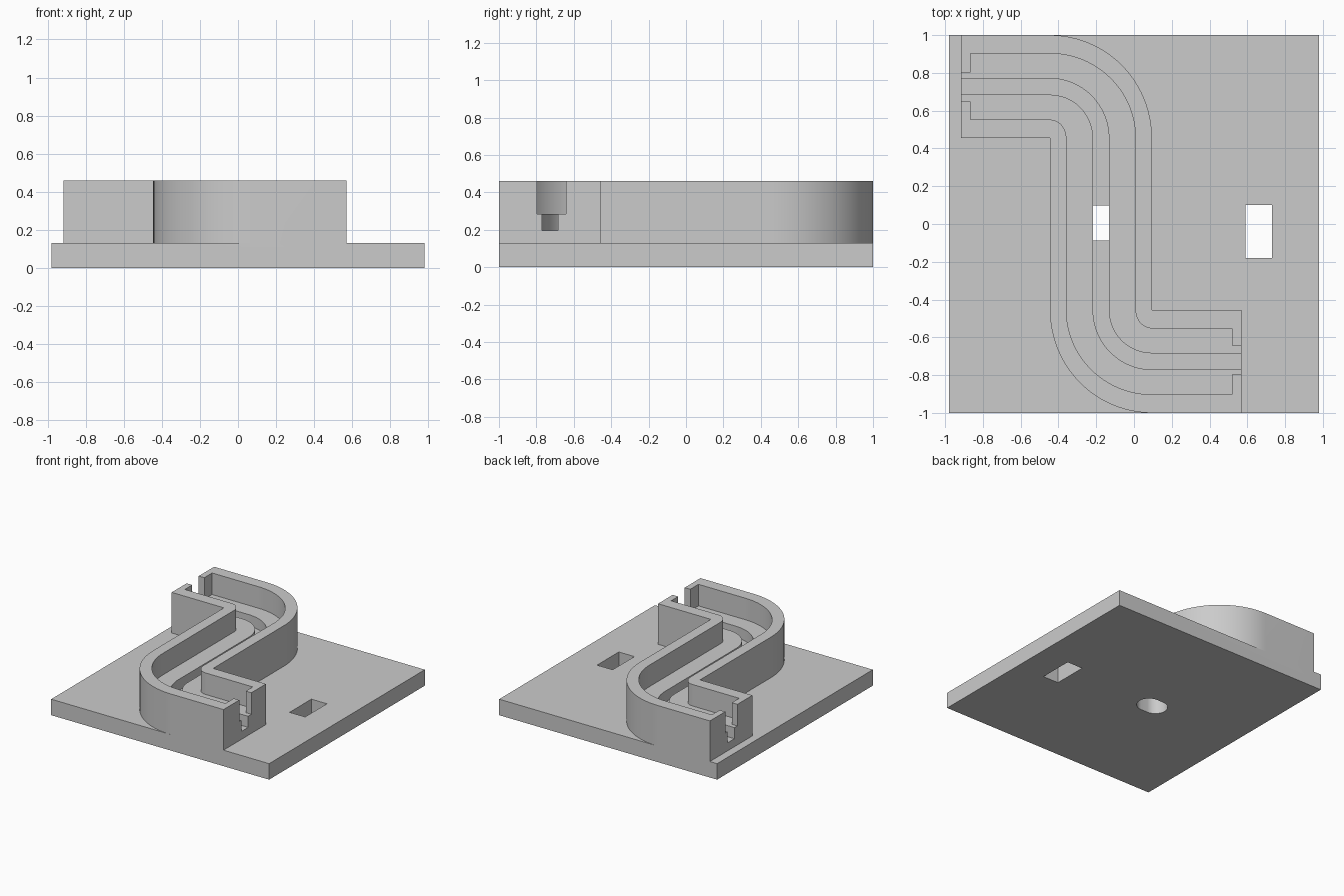
import bpy
import bmesh
from math import cos, sin, pi

cube = bpy.data.objects.get("Cube")
if cube:
    bpy.data.objects.remove(cube, do_unlink=True)

grey = bpy.data.materials.new("light_grey")
grey.use_nodes = True
grey.diffuse_color = (0.6, 0.6, 0.6, 1)
grey.node_tree.nodes["Principled BSDF"].inputs["Base Color"].default_value = (0.6, 0.6, 0.6, 1)

STEPS = 24
BEND_X, BEND_Y = 0.27, 0.2725      # centreline bend radii
START, END = -0.915, 0.57          # open ends of the track
ARM_Y = 0.7275                     # centreline of the two arms


def prism(name, outline, z0, z1):
    """Extrude a flat outline from z0 to z1."""
    points = []
    for p in outline:
        if not points or abs(p[0] - points[-1][0]) + abs(p[1] - points[-1][1]) > 1e-4:
            points.append(p)
    bm = bmesh.new()
    face = bm.faces.new([bm.verts.new((x, y, z0)) for x, y in points])
    top = bmesh.ops.extrude_face_region(bm, geom=[face])["geom"]
    bmesh.ops.translate(bm, vec=(0, 0, z1 - z0),
                        verts=[v for v in top if isinstance(v, bmesh.types.BMVert)])
    bmesh.ops.recalc_face_normals(bm, faces=bm.faces)
    mesh = bpy.data.meshes.new(name)
    bm.to_mesh(mesh)
    bm.free()
    mesh.materials.append(grey)
    obj = bpy.data.objects.new(name, mesh)
    bpy.context.collection.objects.link(obj)
    return obj


def rect(x0, x1, y0, y1):
    return [(x0, y0), (x1, y0), (x1, y1), (x0, y1)]


def track_side(s, hx, hy, x0, x1):
    """One edge of the S-shaped band, offset from its centreline."""
    quarter = [i * pi / 2 / STEPS for i in range(STEPS + 1)]
    pts = [(x0, ARM_Y + s * hy)]
    pts += [(-0.445 + (BEND_X + s * hx) * sin(a), 0.455 + (BEND_Y + s * hy) * cos(a))
            for a in quarter]
    pts += [(0.095 - (BEND_X - s * hx) * cos(a), -0.455 - (BEND_Y - s * hy) * sin(a))
            for a in quarter]
    return pts + [(x1, -ARM_Y + s * hy)]


def track(hx, hy, x0, x1):
    return track_side(1, hx, hy, x0, x1) + track_side(-1, hx, hy, x0, x1)[::-1]


def combine(target, other, operation):
    """Apply a boolean and drop the helper."""
    other.hide_render = True
    mod = target.modifiers.new(operation.lower(), 'BOOLEAN')
    mod.operation = operation
    mod.solver = 'EXACT'
    mod.object = other
    bpy.ops.object.select_all(action='DESELECT')
    bpy.context.view_layer.objects.active = target
    target.select_set(True)
    bpy.ops.object.modifier_apply(modifier=mod.name)
    bpy.data.objects.remove(other, do_unlink=True)


# Base plate with the raised S-shaped track
body = prism("base_with_curved_track", rect(-0.98, 0.98, -1, 1), 0, 0.13)
combine(body, prism("track_block", track(BEND_X, BEND_Y, START, END), 0.06, 0.46), 'UNION')

# Wide channel, narrow slot in its floor, and the end openings
cutters = [
    prism("channel", track(0.183, 0.175, START + 0.05, END - 0.05), 0.285, 0.6),
    prism("slot", track(0.042, 0.043, START - 0.1, END + 0.1), 0.195, 0.55),
    prism("back_opening", rect(START - 0.1, START + 0.1, ARM_Y - 0.08, ARM_Y + 0.075), 0.285, 0.65),
    prism("front_opening", rect(END - 0.1, END + 0.1, -ARM_Y - 0.07, -ARM_Y + 0.085), 0.285, 0.65),
]

# Rectangular hole in the plate
cutters.append(prism("side_hole", rect(0.59, 0.73, -0.18, 0.1), -0.1, 0.3))

# Rounded hole from the underside into the slot
rounded = []
for shift, start in ((0.03, -pi / 2), (-0.03, pi / 2)):
    for i in range(STEPS + 1):
        a = start + i * pi / STEPS
        rounded.append((-0.173 + shift + 0.093 * cos(a), 0.005 + 0.093 * sin(a)))
cutters.append(prism("centre_hole", rounded, -0.1, 0.196))

for cutter in cutters:
    combine(body, cutter, 'DIFFERENCE')

bpy.ops.object.shade_smooth_by_angle(angle=pi / 6)
